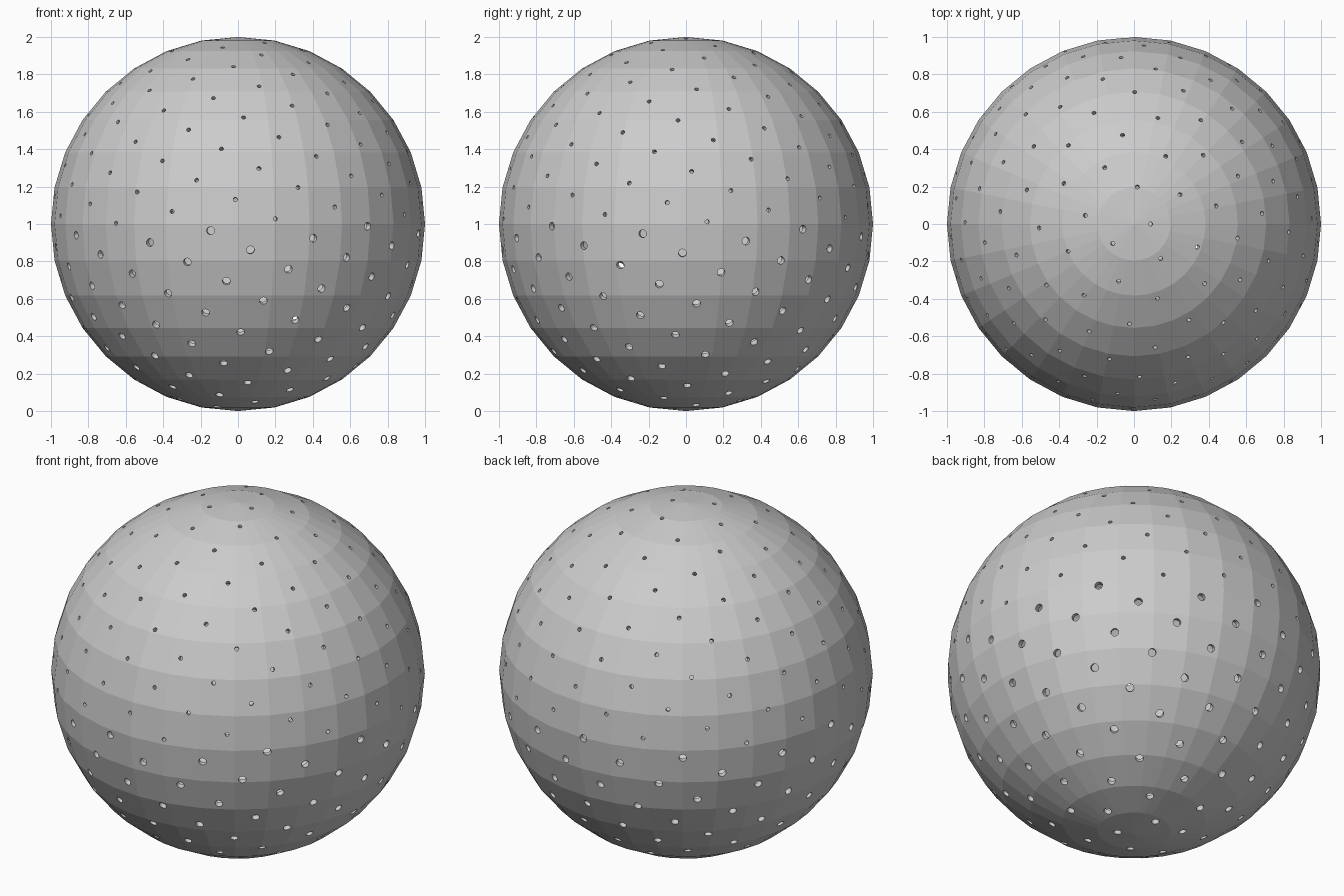
import bpy, bmesh, math
from mathutils import Matrix, Vector

cube = bpy.data.objects.get("Cube")
if cube:
    bpy.data.objects.remove(cube, do_unlink=True)

HOLES = 250
WALL = 0.03
CENTRE = Vector((0, 0, 1))
GOLDEN = math.pi * (3 - math.sqrt(5))


def add_object(name, bm):
    mesh = bpy.data.meshes.new(name)
    bm.to_mesh(mesh)
    bm.free()
    obj = bpy.data.objects.new(name, mesh)
    bpy.context.collection.objects.link(obj)
    return obj


grey = bpy.data.materials.new("plain_grey")
grey.use_nodes = True
colour = (0.6, 0.6, 0.6, 1)
grey.diffuse_color = colour
grey.node_tree.nodes["Principled BSDF"].inputs["Base Color"].default_value = colour

# Hollow faceted ball: outer skin plus an inward-facing inner skin
bm = bmesh.new()
place = Matrix.Translation(CENTRE)
bmesh.ops.create_uvsphere(bm, u_segments=32, v_segments=16, radius=1, matrix=place)
outer = set(bm.faces)
bmesh.ops.create_uvsphere(bm, u_segments=32, v_segments=16, radius=1 - WALL, matrix=place)
bmesh.ops.reverse_faces(bm, faces=[f for f in bm.faces if f not in outer])
ball = add_object("perforated_ball", bm)
ball.data.materials.append(grey)

# Drill pins on a golden-angle spiral: fine in the upper half, wide in the lower
bm = bmesh.new()
for i in range(HOLES):
    z = 1 - (2 * i + 1) / HOLES
    r = math.sqrt(1 - z * z)
    direction = Vector((r * math.cos(GOLDEN * i), -r * math.sin(GOLDEN * i), z))
    radius = 0.011 if z > 0 else 0.021
    turn = direction.to_track_quat("Z", "Y").to_matrix().to_4x4()
    bmesh.ops.create_cone(bm, cap_ends=True, segments=16, radius1=radius,
                          radius2=radius, depth=0.2,
                          matrix=Matrix.Translation(CENTRE + direction) @ turn)
pins = add_object("drill_pins", bm)
pins.data.materials.append(grey)
pins.hide_render = True

# Drill the holes, then discard the pins
cut = ball.modifiers.new("holes", "BOOLEAN")
cut.operation = "DIFFERENCE"
cut.solver = "EXACT"
cut.object = pins
bpy.context.view_layer.objects.active = ball
ball.select_set(True)
bpy.ops.object.modifier_apply(modifier=cut.name)
bpy.data.objects.remove(pins, do_unlink=True)
